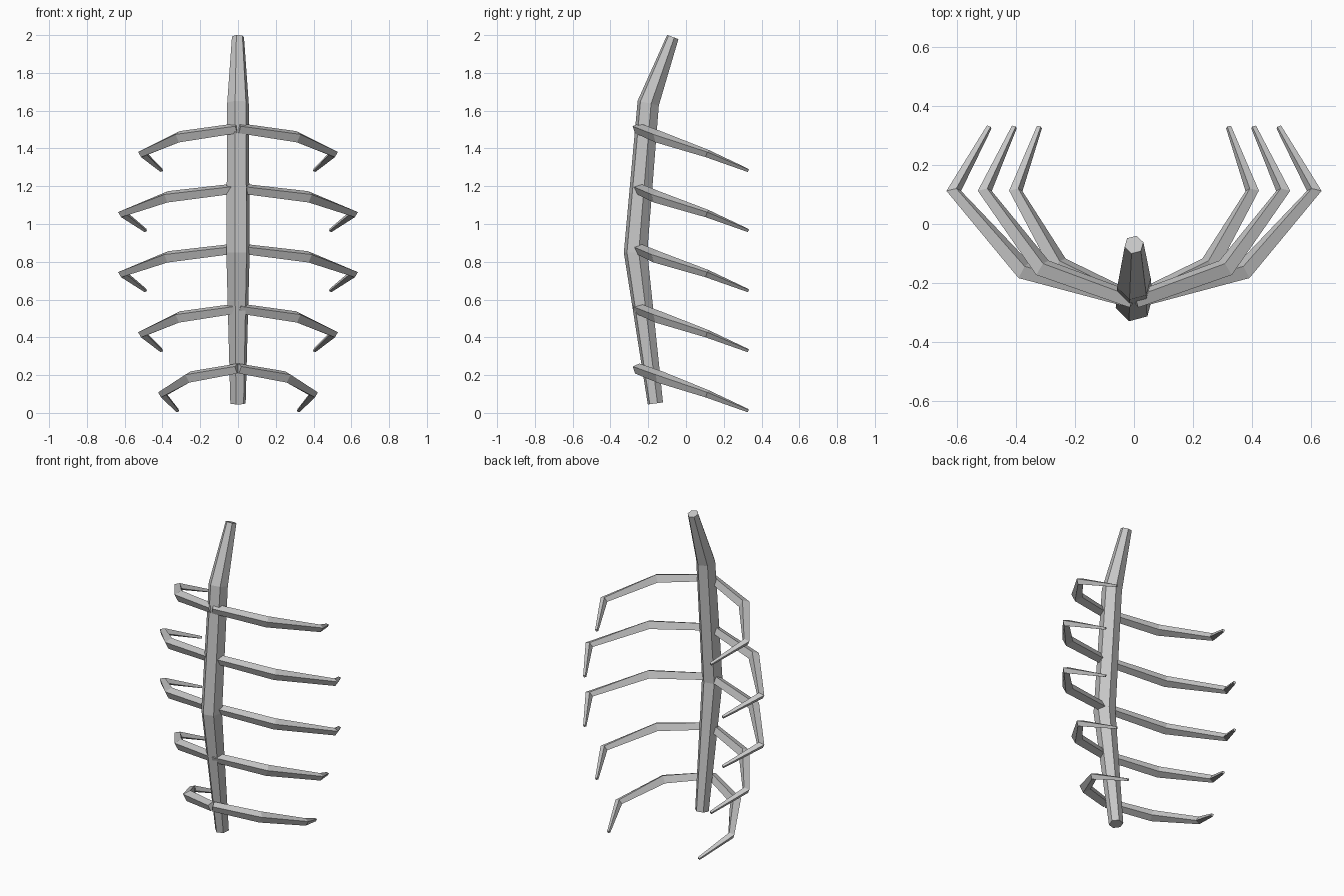
import bpy, bmesh, math
from mathutils import Vector

cube = bpy.data.objects.get("Cube")
if cube:
    bpy.data.objects.remove(cube, do_unlink=True)

bone = bpy.data.materials.new("bone_grey")
bone.use_nodes = True
COLOR = (0.57, 0.57, 0.57, 1)
bone.diffuse_color = COLOR
bone.node_tree.nodes["Principled BSDF"].inputs["Base Color"].default_value = COLOR


def tapered_tube(name, path, radii, sides, tilt, hint):
    """Flat-faced tube along a path, mitred at the bends and capped."""
    pts = [Vector(p) for p in path]
    bm = bmesh.new()
    rings = []
    for i, p in enumerate(pts):
        d_out = (pts[min(i + 1, len(pts) - 1)] - pts[min(i, len(pts) - 2)]).normalized()
        d_in = (pts[max(i, 1)] - pts[max(i - 1, 0)]).normalized()
        t = (d_in + d_out).normalized()
        u = (hint - t * hint.dot(t)).normalized()
        s = t.cross(u)
        bend = d_out - d_in
        n = bend.normalized() if bend.length > 1e-4 else Vector()
        stretch = 1 / t.dot(d_in) - 1
        ring = []
        for k in range(sides):
            a = math.radians(tilt) + math.tau * k / sides
            v = (u * math.cos(a) + s * math.sin(a)) * radii[i]
            ring.append(bm.verts.new(p + v + n * v.dot(n) * stretch))
        rings.append(ring)
    for a, b in zip(rings, rings[1:]):
        for k in range(sides):
            j = (k + 1) % sides
            bm.faces.new((a[k], a[j], b[j], b[k]))
    bm.faces.new(rings[0])
    bm.faces.new(rings[-1])
    bmesh.ops.recalc_face_normals(bm, faces=bm.faces)
    mesh = bpy.data.meshes.new(name)
    bm.to_mesh(mesh)
    bm.free()
    mesh.materials.append(bone)
    obj = bpy.data.objects.new(name, mesh)
    bpy.context.collection.objects.link(obj)
    return obj


# Spine: six-sided column, bowed forward and tapering to both ends
tapered_tube("spine",
             [(0, -0.162, 0.05), (0, -0.267, 0.85), (0, -0.2, 1.64), (0, -0.07, 1.99)],
             [0.042, 0.064, 0.059, 0.033], 6, -15, Vector((0, 1, 0)))

# Rib sizes: bend x, bend y, elbow x, tip x
SMALL = (0.255, -0.139, 0.40, 0.32)
MEDIUM = (0.31, -0.148, 0.505, 0.405)
LARGE = (0.372, -0.157, 0.61, 0.49)

# Ribs: four-sided claws curving back and down, mirrored across the spine
for i, (bend_x, bend_y, elbow_x, tip_x) in enumerate((SMALL, MEDIUM, LARGE, LARGE, MEDIUM)):
    z = 0.235 + 0.318 * i
    path = [(0.004, -0.258, z), (bend_x, bend_y, z - 0.045),
            (elbow_x, 0.112, z - 0.134), (tip_x, 0.328, z - 0.223)]
    rib = tapered_tube(f"rib_pair_{i + 1}", path, [0.029, 0.033, 0.022, 0.01],
                       4, -22, Vector((0, 0, 1)))
    mirror = rib.modifiers.new("mirror", 'MIRROR')
    mirror.use_mirror_merge = False
